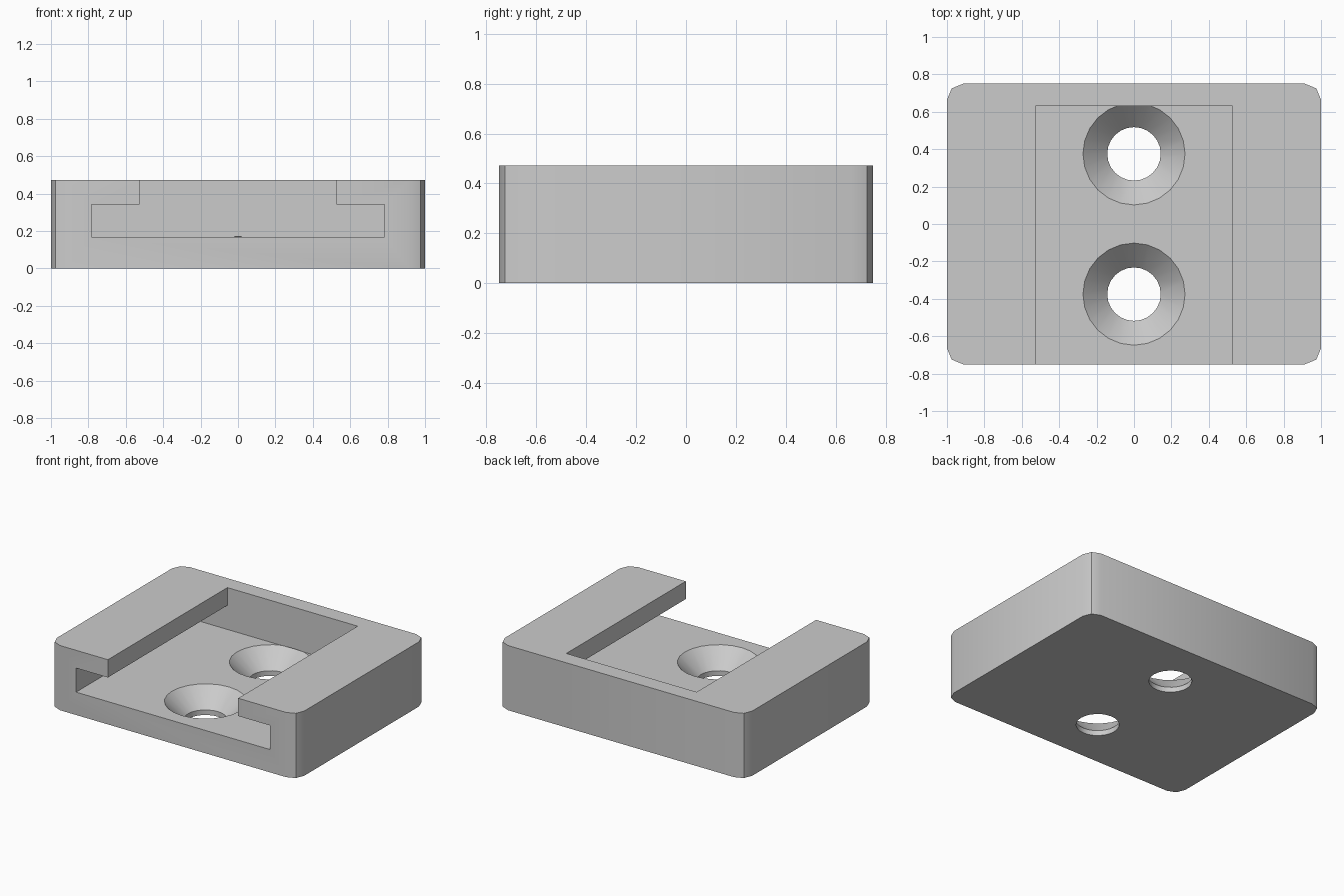
import bpy, bmesh, math
from mathutils import Vector

cube = bpy.data.objects.get("Cube")
if cube:
    bpy.data.objects.remove(cube, do_unlink=True)

HEIGHT, FLOOR, LIP = 0.473, 0.167, 0.343   # block top, slot floor, lip underside
FRONT, SLOT_BACK = -0.75, 0.63

grey = bpy.data.materials.new("light grey")
grey.use_nodes = True
colour = (0.6, 0.6, 0.6, 1)
grey.diffuse_color = colour
grey.node_tree.nodes["Principled BSDF"].inputs["Base Color"].default_value = colour


def finish(name, bm):
    bmesh.ops.recalc_face_normals(bm, faces=bm.faces)
    mesh = bpy.data.meshes.new(name)
    bm.to_mesh(mesh)
    bm.free()
    mesh.materials.append(grey)
    obj = bpy.data.objects.new(name, mesh)
    bpy.context.collection.objects.link(obj)
    return obj


def prism(name, points, direction):
    """Closed outline extruded along a direction."""
    bm = bmesh.new()
    face = bm.faces.new([bm.verts.new(p) for p in points])
    new = bmesh.ops.extrude_face_region(bm, geom=[face])["geom"]
    bmesh.ops.translate(bm, vec=Vector(direction),
                        verts=[v for v in new if isinstance(v, bmesh.types.BMVert)])
    return finish(name, bm)


def lathe(name, profile, y, steps=24):
    """Profile of (radius, z) spun about a vertical axis."""
    bm = bmesh.new()
    verts = [bm.verts.new((r, y, z)) for r, z in profile]
    edges = [bm.edges.new(pair) for pair in zip(verts, verts[1:])]
    bmesh.ops.spin(bm, geom=verts + edges, cent=(0, y, 0), axis=(0, 0, 1),
                   angle=math.tau, steps=steps)
    bmesh.ops.remove_doubles(bm, verts=bm.verts, dist=1e-4)
    return finish(name, bm)


# Block with two-step rounded corners
radius = 0.086
outline = []
for i, (sx, sy) in enumerate([(1, 1), (-1, 1), (-1, -1), (1, -1)]):
    for k in range(3):
        a = math.pi / 2 * (i + k / 2)
        outline.append((sx * (1 - radius) + radius * math.cos(a),
                        sy * (0.75 - radius) + radius * math.sin(a), 0))
block = prism("mounting_block", outline, (0, 0, HEIGHT))

# T-shaped slot, open at the front and top
half = [(0.784, FLOOR), (0.784, LIP), (0.527, LIP), (0.527, HEIGHT + 0.1)]
section = half + [(-x, z) for x, z in reversed(half)]
start = FRONT - 0.1
slot = prism("slot_cutter", [(x, start, z) for x, z in section],
             (0, SLOT_BACK - start, 0))

# Countersunk screw holes
hole = [(0, -0.1), (0.143, -0.1), (0.143, 0.037), (0.273, FLOOR),
        (0.24, FLOOR + 0.005), (0, FLOOR + 0.02)]
cutters = [slot] + [lathe("screw_hole_cutter", hole, y) for y in (-0.375, 0.375)]

for cutter in cutters:
    mod = block.modifiers.new(cutter.name, "BOOLEAN")
    mod.operation = "DIFFERENCE"
    mod.solver = "EXACT"
    mod.object = cutter
    cutter.hide_render = True

# Apply the cuts, then remove the helpers
bpy.ops.object.select_all(action="DESELECT")
block.select_set(True)
bpy.context.view_layer.objects.active = block
for mod in list(block.modifiers):
    bpy.ops.object.modifier_apply(modifier=mod.name)
for cutter in cutters:
    bpy.data.objects.remove(cutter, do_unlink=True)

bpy.ops.object.shade_smooth_by_angle(angle=math.radians(30))
